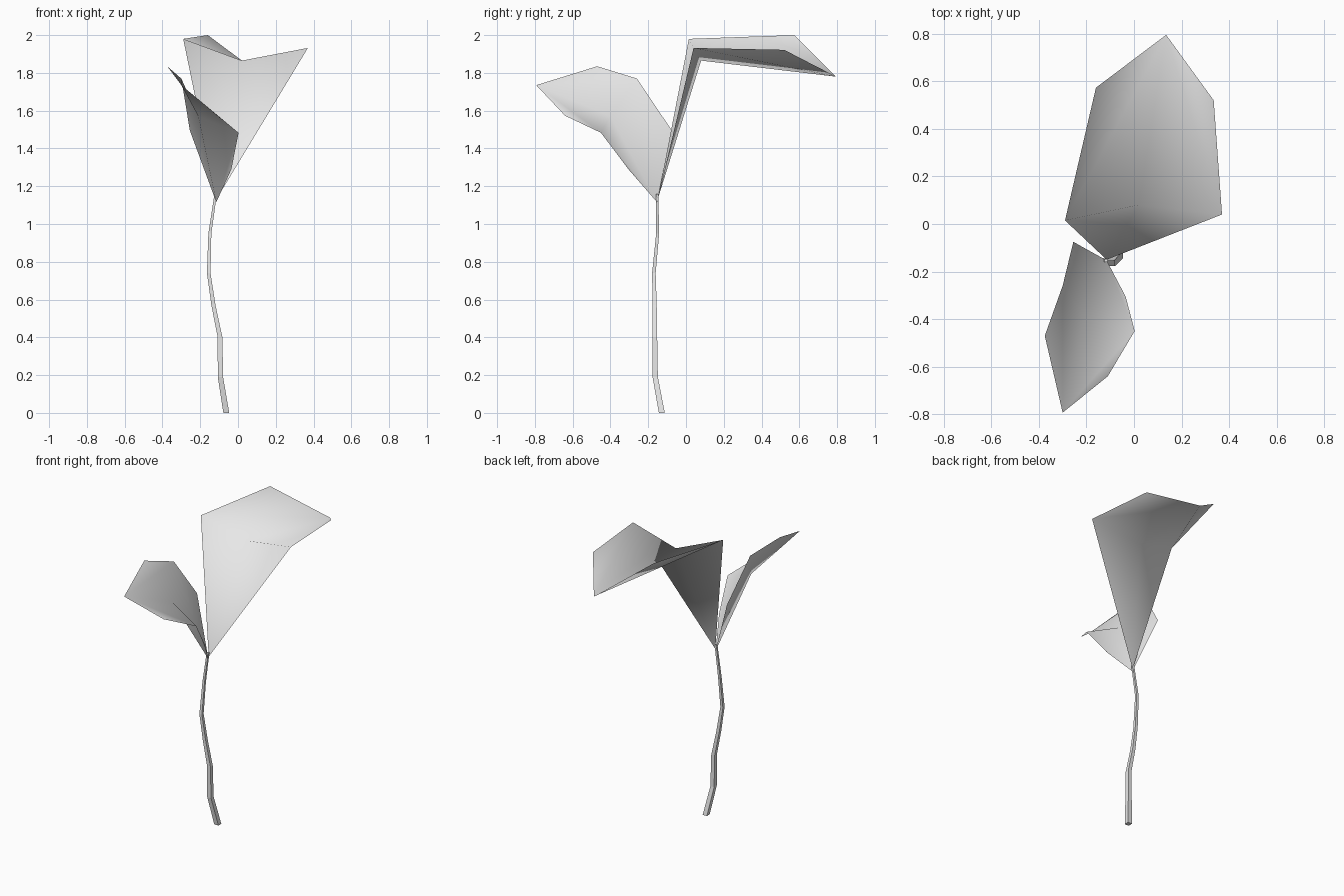
import bpy, bmesh, math
from mathutils import Vector

cube = bpy.data.objects.get("Cube")
if cube:
    bpy.data.objects.remove(cube)

grey = bpy.data.materials.new("light_grey")
grey.use_nodes = True
grey.diffuse_color = (0.8, 0.8, 0.8, 1)
grey.node_tree.nodes["Principled BSDF"].inputs["Base Color"].default_value = (0.8, 0.8, 0.8, 1)


def finish(name, bm):
    mesh = bpy.data.meshes.new(name)
    bm.to_mesh(mesh)
    bm.free()
    mesh.materials.append(grey)
    obj = bpy.data.objects.new(name, mesh)
    bpy.context.collection.objects.link(obj)
    return obj


def leaf(name, fold, sides):
    """Thin leaf: four triangles around the midrib bend, some with an outer flap.
    Each side is a start corner, optionally followed by the flap's point."""
    bm = bmesh.new()
    centre = bm.verts.new(fold)
    rim = [[bm.verts.new(p) for p in side] for side in sides]
    for side, following in zip(rim, rim[1:] + rim[:1]):
        start, end = side[0], following[0]
        bm.faces.new((centre, start, end))
        if len(side) > 1:
            bm.faces.new((start, side[1], end))
    for f in bm.faces:
        f.smooth = True
    return finish(name, bm)


# Large drooping leaf, counter-clockwise from the stalk
leaf("large_leaf", (0.02, 0.08, 1.865), [
    [(-0.115, -0.15, 1.13)],
    [(0.37, 0.04, 1.932), (0.335, 0.52, 1.922)],
    [(0.135, 0.795, 1.78), (-0.16, 0.573, 2.0)],
    [(-0.29, 0.015, 1.98)]])

# Small leaf leaning forward
leaf("small_leaf", (-0.21, -0.4, 1.57), [
    [(-0.115, -0.153, 1.115), (-0.035, -0.305, 1.29)],
    [(0.003, -0.45, 1.483), (-0.11, -0.64, 1.573)],
    [(-0.3, -0.793, 1.735), (-0.375, -0.47, 1.835)],
    [(-0.3, -0.26, 1.77), (-0.255, -0.075, 1.495)]])

# Slender square stem, tapering upwards
path = [(-0.062, -0.128, 0), (-0.093, -0.163, 0.19), (-0.095, -0.165, 0.4),
        (-0.13, -0.166, 0.57), (-0.155, -0.17, 0.74), (-0.149, -0.15, 0.95),
        (-0.118, -0.153, 1.16)]
sides = 4
bm = bmesh.new()
rings = []
for i, p in enumerate(path):
    r = 0.022 - 0.013 * i / (len(path) - 1)
    rings.append([bm.verts.new(Vector(p) + Vector((r * math.cos(a), r * math.sin(a), 0)))
                  for a in (math.tau * (k + 0.5) / sides for k in range(sides))])
for low, high in zip(rings, rings[1:]):
    for k in range(sides):
        n = (k + 1) % sides
        bm.faces.new((low[k], low[n], high[n], high[k]))
bm.faces.new(rings[0][::-1])
bm.faces.new(rings[-1])
finish("stem", bm)
